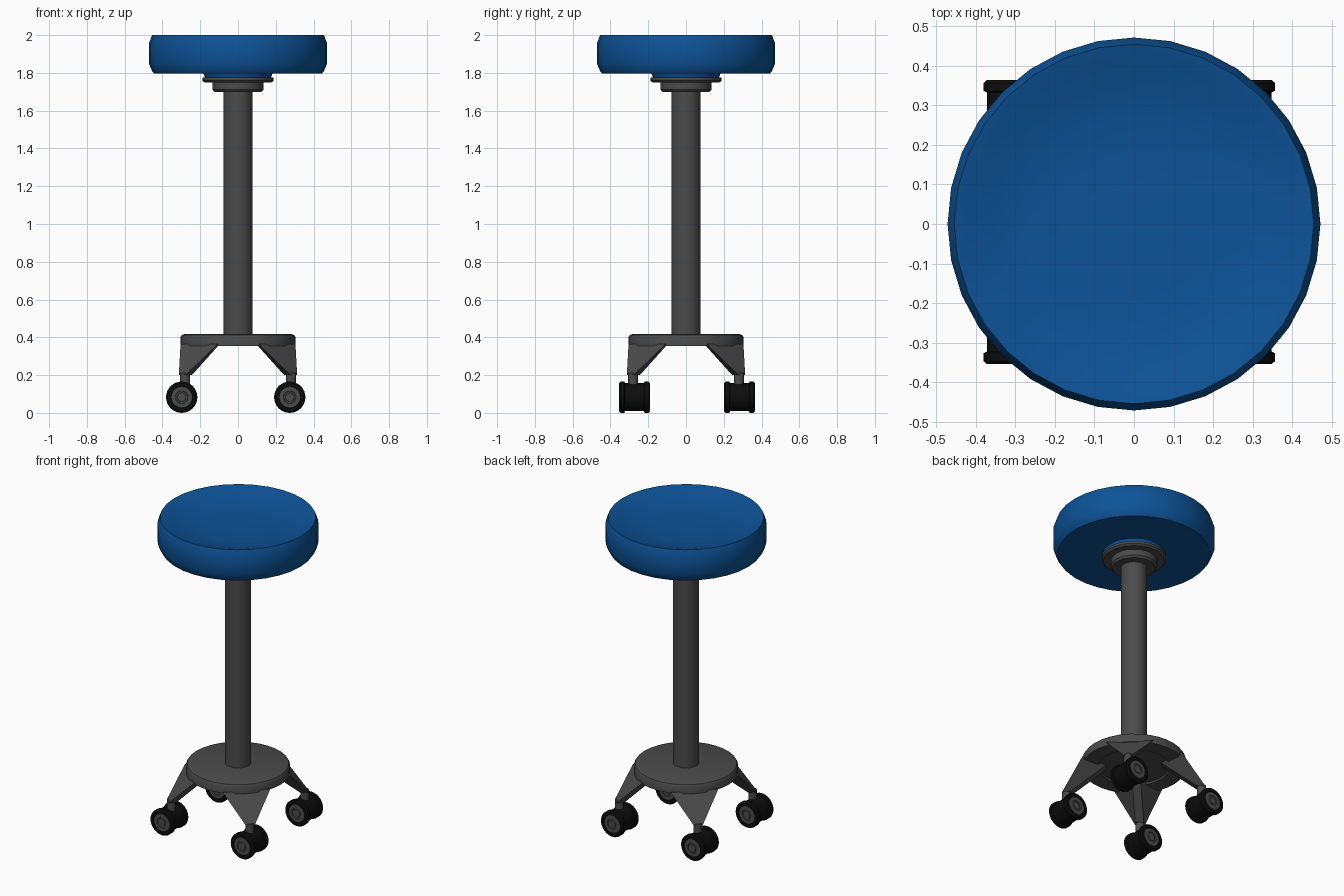
import bpy, bmesh, math
from mathutils import Matrix, Vector

if "Cube" in bpy.data.objects:
    bpy.data.objects.remove(bpy.data.objects["Cube"])


def material(name, rgb):
    m = bpy.data.materials.new(name)
    m.diffuse_color = (*rgb, 1)
    m.use_nodes = True
    m.node_tree.nodes["Principled BSDF"].inputs["Base Color"].default_value = m.diffuse_color
    return m


BLUE = material("blue upholstery", (0.004, 0.085, 0.31))
GREY = material("dark grey metal", (0.07, 0.07, 0.07))
BLACK = material("black rubber", (0.004, 0.004, 0.004))


def finish(name, bm, mat, angle=35):
    bmesh.ops.recalc_face_normals(bm, faces=bm.faces)
    me = bpy.data.meshes.new(name)
    bm.to_mesh(me)
    bm.free()
    ob = bpy.data.objects.new(name, me)
    bpy.context.collection.objects.link(ob)
    me.materials.append(mat)
    bpy.ops.object.select_all(action='DESELECT')
    ob.select_set(True)
    bpy.context.view_layer.objects.active = ob
    bpy.ops.object.shade_smooth_by_angle(angle=math.radians(angle))
    return ob


def lathe(name, profile, mat, sides=32, matrix=Matrix(), angle=35):
    """Revolve (radius, height) points about z; radius 0 makes a pole."""
    bm = bmesh.new()
    rings = []
    for r, z in profile:
        n = sides if r > 0 else 1
        rings.append([bm.verts.new((r * math.cos(2 * math.pi * i / sides),
                                    r * math.sin(2 * math.pi * i / sides), z))
                      for i in range(n)])
    for a, b in zip(rings, rings[1:]):
        for i in range(sides):
            j = (i + 1) % sides
            quad = [a[i % len(a)], a[j % len(a)], b[j % len(b)], b[i % len(b)]]
            bm.faces.new(list(dict.fromkeys(quad)))
    bm.transform(matrix)
    return finish(name, bm, mat, angle)


# Padded seat with a dished top, and its short neck
lathe("seat", [(0, 1.797), (0.445, 1.797), (0.455, 1.81), (0.472, 1.85),
               (0.472, 1.955), (0.455, 2.0), (0.42, 1.992), (0.36, 1.972),
               (0.27, 1.958), (0.15, 1.953), (0, 1.952)], BLUE)
lathe("seat_neck", [(0, 1.76), (0.17, 1.76), (0.183, 1.80), (0, 1.80)], BLUE)

# Mounting collar and column
lathe("seat_collar", [(0, 1.70), (0.125, 1.70), (0.136, 1.712), (0.136, 1.75),
                      (0.178, 1.75), (0.189, 1.76), (0.189, 1.775), (0, 1.775)], GREY)
lathe("column", [(0, 0.40), (0.077, 0.40), (0.077, 1.705), (0, 1.705)], GREY)

# Base disc with a shallow recess underneath
lathe("base_disc", [(0, 0.365), (0.205, 0.365), (0.21, 0.355), (0.305, 0.355),
                    (0.305, 0.40), (0.298, 0.412), (0.285, 0.417), (0, 0.417)], GREY)


def leg(name, yaw):
    """Splayed leg: wide at the disc, narrow at the caster stem."""
    top = [(0.29, -0.14), (0.29, 0.14), (0.16, 0.025), (0.16, -0.025)]
    foot = [(0.425, -0.02), (0.425, 0.02), (0.372, 0.03), (0.372, -0.03)]
    foot = [(0.418, -0.025), (0.418, 0.025), (0.37, 0.025), (0.37, -0.025)]
    bm = bmesh.new()
    upper = [bm.verts.new((x, y, 0.366)) for x, y in top]
    lower = [bm.verts.new((x, y, 0.20)) for x, y in foot]
    bm.faces.new(upper)
    bm.faces.new(lower)
    for i in range(4):
        j = (i + 1) % 4
        bm.faces.new((upper[i], upper[j], lower[j], lower[i]))
    bm.transform(Matrix.Rotation(yaw, 4, 'Z'))
    finish(name, bm, GREY, 20)


# Spool-shaped caster: tyre with raised outer flanges, and stepped hub caps
tyre = [(0, -0.070), (0.056, -0.070), (0.058, -0.082), (0.074, -0.082),
        (0.083, -0.074), (0.083, -0.054), (0.074, -0.050)]
tyre += [(r, -z) for r, z in reversed(tyre)]
hub = [(0, 0.06), (0.057, 0.06), (0.056, 0.078), (0.034, 0.078), (0.032, 0.073),
       (0.024, 0.073), (0.022, 0.079), (0, 0.079)]

for sx, side in ((-1, "left"), (1, "right")):
    for sy, end in ((-1, "front"), (1, "back")):
        tag = f"{end}_{side}"
        leg(f"{tag}_leg", math.atan2(sy, sx))
        lathe(f"{tag}_stem", [(0, 0.11), (0.026, 0.11), (0.026, 0.21), (0, 0.21)], GREY, 16,
              Matrix.Translation((sx * 0.28, sy * 0.28, 0)))
        # All casters trail slightly in the same direction
        centre = Matrix.Translation(Vector((sx * 0.286 - 0.012, sy * 0.278 + 0.005, 0.083)))
        for flip, face in ((1, "front"), (-1, "rear")):
            turn = Matrix.Rotation(flip * math.pi / 2, 4, 'X')
            if flip == 1:
                lathe(f"{tag}_wheel", tyre, BLACK, 32, centre @ turn)
            lathe(f"{tag}_{face}_hub", hub, GREY, 24, centre @ turn)
